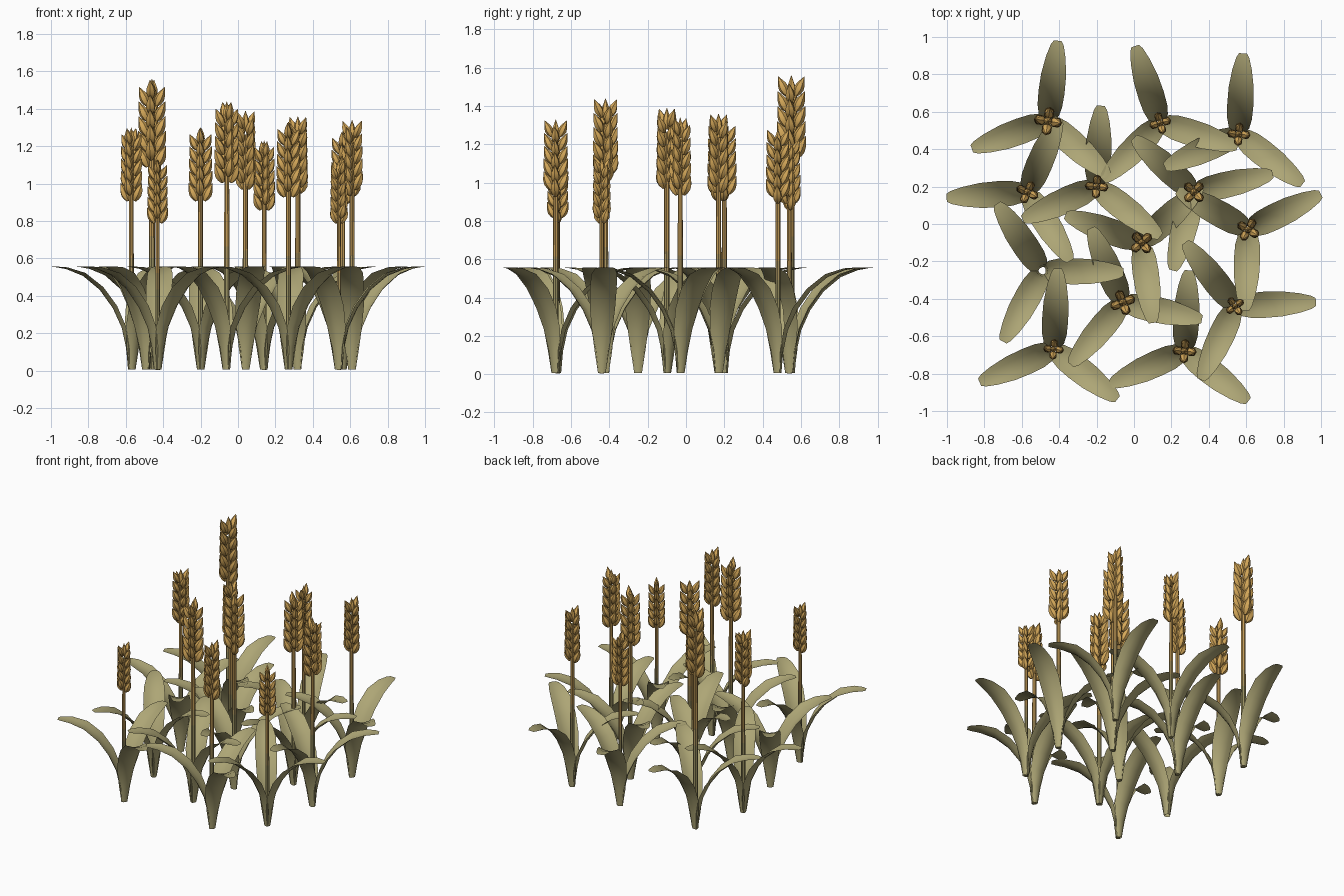
import bpy, bmesh, math
from mathutils import Vector, Matrix

if "Cube" in bpy.data.objects:
    bpy.data.objects.remove(bpy.data.objects["Cube"])

# x, y, ear tip height (0 = leaves only), rotation of the leaf pattern in degrees
PLANTS = [
    (-0.46, 0.55, 1.56, -4), (0.14, 0.54, 1.23, 21), (0.56, 0.48, 1.28, 0),
    (-0.57, 0.17, 1.30, -20), (-0.20, 0.20, 1.30, 0), (0.32, 0.17, 1.36, 51),
    (0.04, -0.10, 1.39, -44), (0.61, -0.03, 1.34, 64), (-0.06, -0.42, 1.44, 26),
    (0.54, -0.44, 1.13, 41), (-0.43, -0.67, 1.13, 0), (0.27, -0.68, 1.33, 0),
    (-0.49, -0.25, 0, 37),
]
LEAF_ANGLES = (87, 204, 322)
# leaf profile: distance out, height, half width, cupping
LEAF = [(0.018, 0.005, 0.020, 0.008), (0.028, 0.12, 0.038, 0.014), (0.052, 0.23, 0.054, 0.020),
        (0.10, 0.335, 0.066, 0.022), (0.17, 0.432, 0.070, 0.021), (0.26, 0.507, 0.067, 0.018),
        (0.35, 0.543, 0.052, 0.010), (0.41, 0.554, 0.035, 0.003), (0.433, 0.556, 0.021, 0.0)]


def material(name, rgb):
    m = bpy.data.materials.new(name)
    m.diffuse_color = (*rgb, 1)
    m.use_nodes = True
    m.node_tree.nodes["Principled BSDF"].inputs["Base Color"].default_value = m.diffuse_color
    return m


leaf_mat = material("dry_green_leaf", (0.42, 0.38, 0.18))
gold = material("golden_grain", (0.66, 0.39, 0.10))
straw = material("straw_stem", (0.56, 0.34, 0.10))
mid_stem = material("fading_stem", (0.42, 0.31, 0.12))
low_stem = material("green_stem", (0.32, 0.28, 0.12))


def finish(bm, name, mats, smooth=40):
    me = bpy.data.meshes.new(name)
    bm.to_mesh(me)
    bm.free()
    ob = bpy.data.objects.new(name, me)
    bpy.context.collection.objects.link(ob)
    for m in mats:
        me.materials.append(m)
    bpy.ops.object.select_all(action='DESELECT')
    ob.select_set(True)
    bpy.context.view_layer.objects.active = ob
    bpy.ops.object.shade_smooth_by_angle(angle=math.radians(smooth))
    return ob


def lathe(bm, profile, sides, matrix, mats=None):
    """Rings of (height, radius) joined into a closed solid."""
    rings = []
    for h, r in profile:
        rings.append([bm.verts.new(matrix @ Vector((r * math.cos(a), r * math.sin(a), h)))
                      for a in (2 * math.pi * i / sides for i in range(sides))])
    for k in range(len(rings) - 1):
        for i in range(sides):
            j = (i + 1) % sides
            f = bm.faces.new((rings[k][i], rings[k][j], rings[k + 1][j], rings[k + 1][i]))
            f.material_index = mats[k] if mats else 0
    bm.faces.new(rings[0][::-1])
    bm.faces.new(rings[-1])


def add_leaf(bm, matrix):
    rows = []
    for k, (r, z, w, cup) in enumerate(LEAF):
        a, b = LEAF[max(k - 1, 0)], LEAF[min(k + 1, len(LEAF) - 1)]
        t = Vector((b[0] - a[0], b[1] - a[1])).normalized()
        row = []
        for u in (-1, -0.5, 0, 0.5, 1):
            d = cup * u * u
            row.append(bm.verts.new(matrix @ Vector((r - t.y * d, u * w, z + t.x * d))))
        rows.append(row)
    for p, q in zip(rows, rows[1:]):
        for i in range(4):
            bm.faces.new((p[i], q[i], q[i + 1], p[i + 1]))


def add_kernel(bm, matrix, length=0.105, width=0.025):
    prof = [(0, 0.35), (0.18, 0.8), (0.38, 1.0), (0.6, 0.82), (0.82, 0.38), (1, 0.03)]
    lathe(bm, [(h * length, r * width) for h, r in prof], 6, matrix)


for n, (x, y, top, rot) in enumerate(PLANTS, 1):
    place = Matrix.Translation((x, y, 0))

    # three arching leaves
    bm = bmesh.new()
    for a in LEAF_ANGLES:
        add_leaf(bm, place @ Matrix.Rotation(math.radians(a + rot), 4, 'Z'))
    finish(bm, f"leaves_{n}", [leaf_mat])
    if not top:
        continue
    s = top / 1.3
    place = place @ Matrix.Rotation(math.radians(rot - 5), 4, 'Z') @ Matrix.Scale(s, 4)

    # stem fading from green to straw
    bm = bmesh.new()
    lathe(bm, [(0.005, 0.014), (0.5, 0.014), (0.6, 0.0135), (1.18, 0.012)], 8, place, [0, 1, 2])
    finish(bm, f"stem_{n}", [low_stem, mid_stem, straw])

    # ear: four columns of kernels, alternate pairs staggered, plus a tip
    bm = bmesh.new()
    for side in range(4):
        turn = Matrix.Rotation(side * math.pi / 2, 4, 'Z')
        for level in range(5):
            z = 0.908 + level * 0.068 + (0.032 if side % 2 else 0)
            shrink = 1 - 0.03 * level
            m = (turn @ Matrix.Translation((0.019, 0, z))
                 @ Matrix.Rotation(math.radians(25), 4, 'Y') @ Matrix.Scale(shrink, 4))
            add_kernel(bm, place @ m)
    add_kernel(bm, place @ Matrix.Translation((0, 0, 1.195)), 0.105, 0.02)
    finish(bm, f"ear_{n}", [gold])
